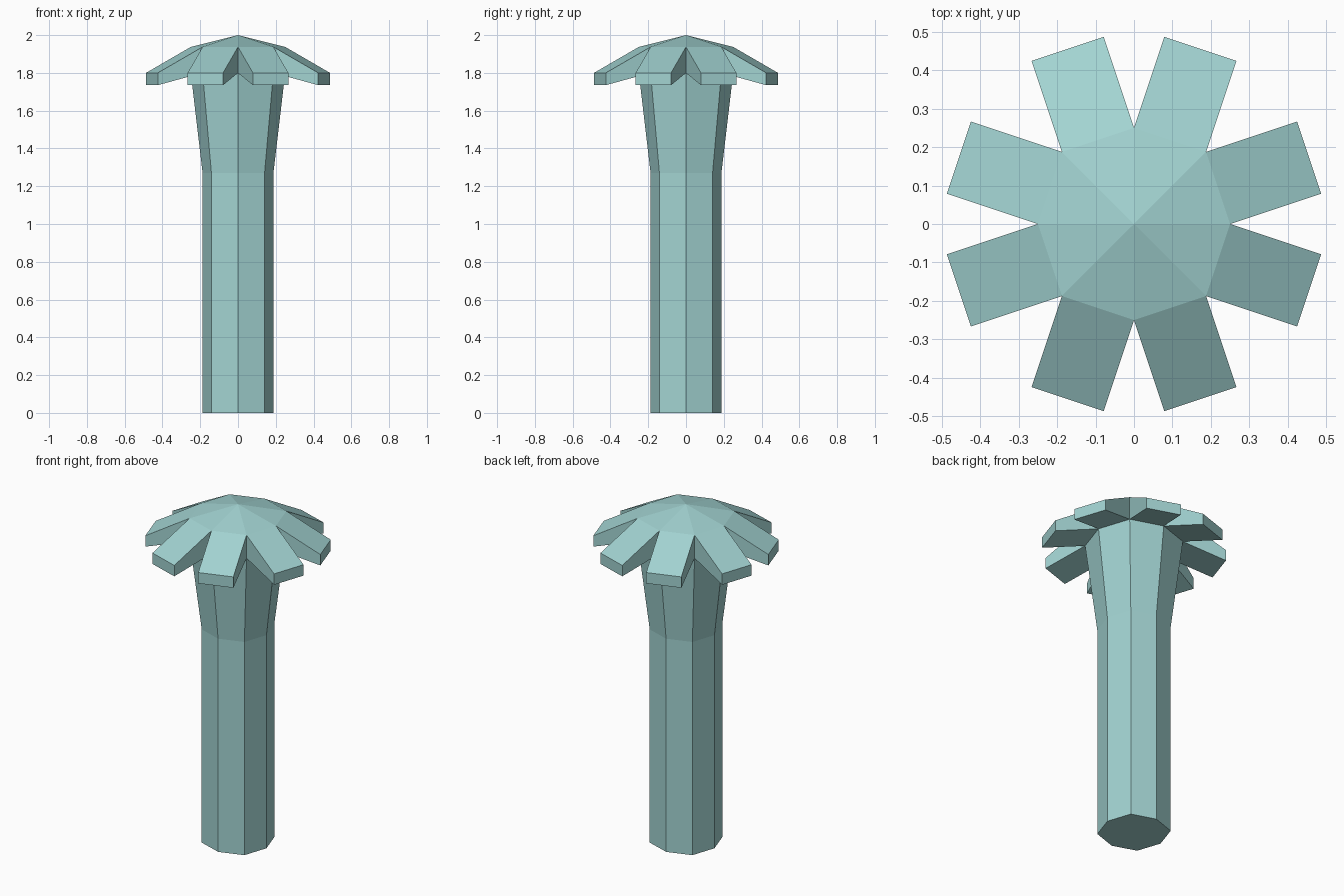
import bpy, bmesh
from mathutils import Vector

if "Cube" in bpy.data.objects:
    bpy.data.objects.remove(bpy.data.objects["Cube"])

bm = bmesh.new()


def ring(r, z):
    """Eight-sided ring whose diagonal corners sit at 3/4 of the axis radius."""
    d = 0.75 * r
    pts = [(r, 0), (d, d), (0, r), (-d, d), (-r, 0), (-d, -d), (0, -r), (d, -d)]
    return [bm.verts.new((x, y, z)) for x, y in pts]


def bridge(a, b):
    return [bm.faces.new((a[i], a[(i + 1) % 8], b[(i + 1) % 8], b[i])) for i in range(8)]


# Shaft: straight lower part, flared neck
foot, neck = ring(0.1875, 0), ring(0.1875, 1.27)
flare, rim = ring(0.25, 1.80), ring(0.25, 1.9375)
bm.faces.new(foot[::-1])
bridge(foot, neck)
bridge(neck, flare)
head_sides = bridge(flare, rim)

# Cap: shallow eight-sided cone
apex = bm.verts.new((0, 0, 2))
for i in range(8):
    bm.faces.new((rim[i], rim[(i + 1) % 8], apex))

# Petals: each head side pushed outward, drooping and thinning at the tip
bm.normal_update()
for f in head_sides:
    offset = f.normal * 0.25
    tip = bmesh.ops.extrude_discrete_faces(bm, faces=[f])["faces"][0]
    for v in tip.verts:
        z = 1.80 if v.co.z > 1.87 else 1.735
        v.co = Vector((v.co.x + offset.x, v.co.y + offset.y, z))

bmesh.ops.recalc_face_normals(bm, faces=bm.faces)
mesh = bpy.data.meshes.new("petal_headed_post")
bm.to_mesh(mesh)
bm.free()
post = bpy.data.objects.new("petal_headed_post", mesh)
bpy.context.collection.objects.link(post)

# Pale teal colour
mat = bpy.data.materials.new("pale_teal")
mat.diffuse_color = (0.36, 0.65, 0.64, 1)
mat.use_nodes = True
mat.node_tree.nodes["Principled BSDF"].inputs["Base Color"].default_value = mat.diffuse_color
mesh.materials.append(mat)
